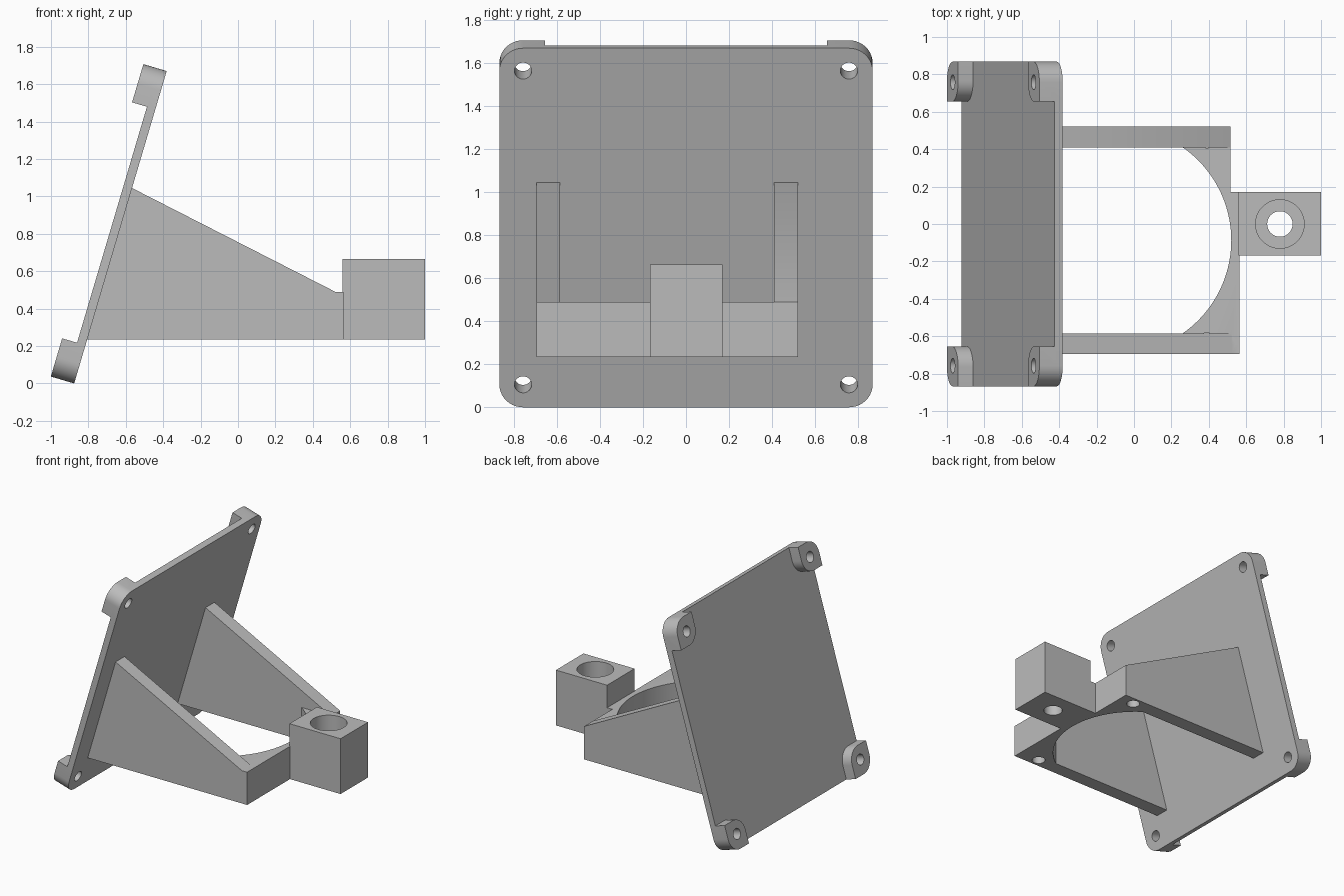
import bpy, bmesh, math
from math import cos, sin, pi
from mathutils import Matrix, Vector

if "Cube" in bpy.data.objects:
    bpy.data.objects.remove(bpy.data.objects["Cube"], do_unlink=True)

grey = bpy.data.materials.new("plain grey")
grey.use_nodes = True
grey.diffuse_color = (0.5, 0.5, 0.5, 1)
grey.node_tree.nodes["Principled BSDF"].inputs["Base Color"].default_value = (0.5, 0.5, 0.5, 1)


def prism(name, outline, axis, low, high):
    """Extrude a 2D outline along one axis, from low to high."""
    def place(a, b, c):
        return {"x": (c, a, b), "y": (a, c, b), "z": (a, b, c)}[axis]
    bm = bmesh.new()
    face = bm.faces.new([bm.verts.new(place(a, b, low)) for a, b in outline])
    grown = bmesh.ops.extrude_face_region(bm, geom=[face])
    shift = Vector(place(0, 0, high - low))
    bmesh.ops.translate(bm, vec=shift,
                        verts=[v for v in grown["geom"] if isinstance(v, bmesh.types.BMVert)])
    bmesh.ops.recalc_face_normals(bm, faces=bm.faces)
    mesh = bpy.data.meshes.new(name)
    bm.to_mesh(mesh)
    bm.free()
    mesh.materials.append(grey)
    ob = bpy.data.objects.new(name, mesh)
    bpy.context.collection.objects.link(ob)
    return ob


def circle(a, b, r, n=48):
    return [(a + r * cos(2 * pi * i / n), b + r * sin(2 * pi * i / n)) for i in range(n)]


def rectangle(a0, a1, b0, b1):
    return [(a0, b0), (a1, b0), (a1, b1), (a0, b1)]


def rounded(a0, a1, b0, b1, radii, n=10):
    """Rectangle with its own radius at each corner, counter-clockwise."""
    pts = []
    signs = [(-1, -1), (1, -1), (1, 1), (-1, 1)]
    for k, (corner, r) in enumerate(zip(rectangle(a0, a1, b0, b1), radii)):
        if r == 0:
            pts.append(corner)
            continue
        ca, cb = corner[0] - signs[k][0] * r, corner[1] - signs[k][1] * r
        for i in range(n + 1):
            t = pi + (k + i / n) * pi / 2
            pts.append((ca + r * cos(t), cb + r * sin(t)))
    return pts


def combine(base, parts, operation):
    """Merge or cut parts into the base, then discard them."""
    bpy.context.view_layer.objects.active = base
    for part in parts:
        part.hide_render = True
        mod = base.modifiers.new("combine", "BOOLEAN")
        mod.operation, mod.solver, mod.object = operation, "EXACT", part
        bpy.ops.object.modifier_apply(modifier=mod.name)
        bpy.data.objects.remove(part, do_unlink=True)


def finish(ob):
    bpy.ops.object.select_all(action="DESELECT")
    ob.select_set(True)
    bpy.context.view_layer.objects.active = ob
    bpy.ops.object.shade_smooth_by_angle(angle=math.radians(30))


# Mounting plate, built upright and tilted afterwards
SIDE, HALF, PAD, R = 1.742, 0.868, 0.213, 0.11
plate = prism("mounting_plate", rounded(-HALF, HALF, 0, SIDE, [R] * 4), "x", -0.047, 0)

# Leaf-shaped corner pads and their screw holes
pads, holes = [], []
for k, (sy, top) in enumerate([(-1, 0), (1, 0), (1, 1), (-1, 1)]):
    y0, y1 = sorted((sy * HALF, sy * (HALF - PAD)))
    z0 = SIDE - PAD if top else 0
    radii = [R if (k - i) % 2 == 0 else 0 for i in range(4)]
    pads.append(prism("pad", rounded(y0, y1, z0, z0 + PAD, radii), "x", -0.13, 0))
    hole_z = SIDE - R if top else R
    holes.append(prism("hole", circle(sy * (HALF - R), hole_z, 0.04), "x", -0.3, 0.2))
combine(plate, pads, "UNION")
combine(plate, holes, "DIFFERENCE")
plate.data.transform(Matrix.Translation((-0.876, 0, 0)) @ Matrix.Rotation(math.radians(16.5), 4, "Y"))
finish(plate)

# Front web with an arched inner edge
BOTTOM, LEDGE, MID = 0.235, 0.49, -0.0875
sweep = math.asin(0.4975 / 0.606)
arc = [(-0.086 + 0.606 * cos(t), MID + 0.606 * sin(t))
       for t in [sweep * (1 - i / 20) for i in range(41)]]
web_plan = arc + [(0.26, -0.64), (0.565, -0.64), (0.565, 0.17), (0.515, 0.17), (0.515, 0.46), (0.26, 0.46)]
bracket = prism("support_bracket", web_plan, "z", BOTTOM, LEDGE)

# Sloping side walls
slope = [(-0.567, 1.045), (-0.59, 1.045), (-0.82, BOTTOM)]
right_wall = prism("right_wall", slope + [(0.565, BOTTOM), (0.565, LEDGE), (0.52, LEDGE)], "y", -0.695, -0.585)
left_wall = prism("left_wall", slope + [(0.515, BOTTOM), (0.515, LEDGE)], "y", 0.41, 0.52)

# Square socket block with a stepped bore
block = prism("socket_block", rectangle(0.56, 1, -0.168, 0.17), "z", BOTTOM, 0.665)
combine(bracket, [right_wall, left_wall, block], "UNION")
bores = [prism("bore", circle(0.78, 0, 0.068), "z", 0, 1),
         prism("counterbore", circle(0.78, 0, 0.13), "z", 0.34, 1)]

# Blind screw holes under the walls
for side in (-1, 1):
    bores.append(prism("screw_hole", circle(0.39, MID + side * 0.542, 0.048, 24), "z", 0.1, 0.51))
combine(bracket, bores, "DIFFERENCE")
finish(bracket)
